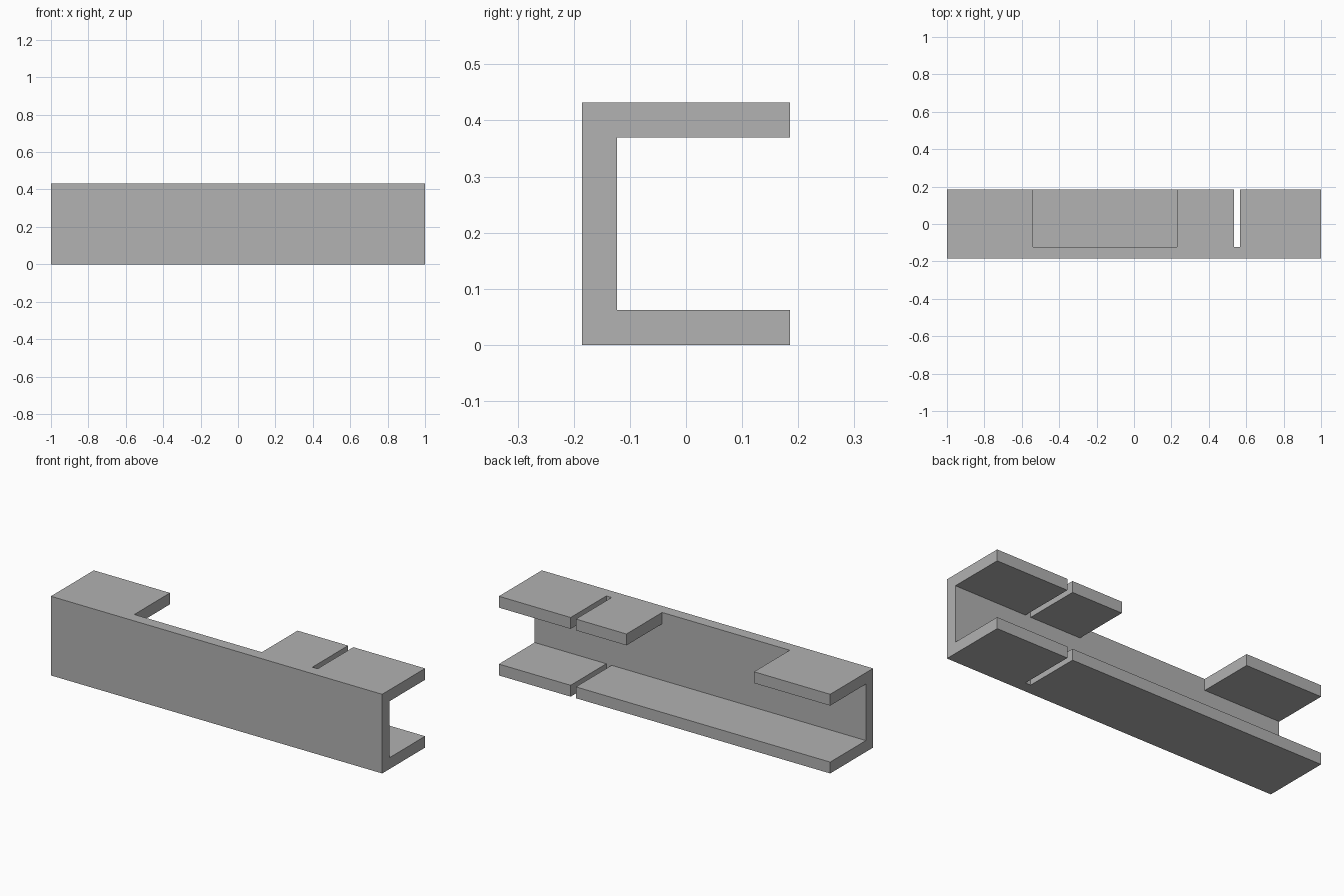
import bpy
import bmesh

if "Cube" in bpy.data.objects:
    bpy.data.objects.remove(bpy.data.objects["Cube"], do_unlink=True)

LENGTH, DEPTH, HEIGHT, WALL = 2.0, 0.37, 0.432, 0.062
FRONT, BACK = -DEPTH / 2, DEPTH / 2
INNER = FRONT + WALL

grey = bpy.data.materials.new("plain grey")
grey.use_nodes = True
colour = (0.445, 0.445, 0.445, 1)
grey.diffuse_color = colour
grey.node_tree.nodes["Principled BSDF"].inputs["Base Color"].default_value = colour


def extrude_profile(name, points, x0, x1):
    """Solid made by sweeping a (y, z) outline from x0 to x1."""
    bm = bmesh.new()
    face = bm.faces.new([bm.verts.new((x0, y, z)) for y, z in points])
    swept = bmesh.ops.extrude_face_region(bm, geom=[face])["geom"]
    verts = [v for v in swept if isinstance(v, bmesh.types.BMVert)]
    bmesh.ops.translate(bm, verts=verts, vec=(x1 - x0, 0, 0))
    bmesh.ops.recalc_face_normals(bm, faces=bm.faces)
    mesh = bpy.data.meshes.new(name)
    bm.to_mesh(mesh)
    bm.free()
    obj = bpy.data.objects.new(name, mesh)
    bpy.context.collection.objects.link(obj)
    mesh.materials.append(grey)
    return obj


def cut(target, name, x0, x1, z0, z1):
    """Subtract a block reaching from the web out past the open back."""
    far = BACK + 0.1
    block = [(INNER, z0), (far, z0), (far, z1), (INNER, z1)]
    cutter = extrude_profile(name, block, x0, x1)
    cutter.hide_render = True
    cutter.hide_set(True)
    cutter.display_type = 'WIRE'
    mod = target.modifiers.new(name, 'BOOLEAN')
    mod.operation = 'DIFFERENCE'
    mod.solver = 'EXACT'
    mod.object = cutter
    return cutter


# C-shaped channel, open towards the back
section = [(FRONT, 0), (BACK, 0), (BACK, WALL), (INNER, WALL),
           (INNER, HEIGHT - WALL), (BACK, HEIGHT - WALL),
           (BACK, HEIGHT), (FRONT, HEIGHT)]
channel = extrude_profile("channel", section, -LENGTH / 2, LENGTH / 2)

# Wide notch in the top flange, narrow slot through both flanges
cutters = [cut(channel, "top_notch_cutter", -0.54, 0.23, HEIGHT / 2, HEIGHT + 0.1),
           cut(channel, "slot_cutter", 0.535, 0.567, -0.1, HEIGHT + 0.1)]

# Bake the cuts and drop the helpers
bpy.context.view_layer.update()
graph = bpy.context.evaluated_depsgraph_get()
baked = bpy.data.meshes.new_from_object(channel.evaluated_get(graph))
channel.modifiers.clear()
channel.data = baked
for cutter in cutters:
    bpy.data.objects.remove(cutter, do_unlink=True)
